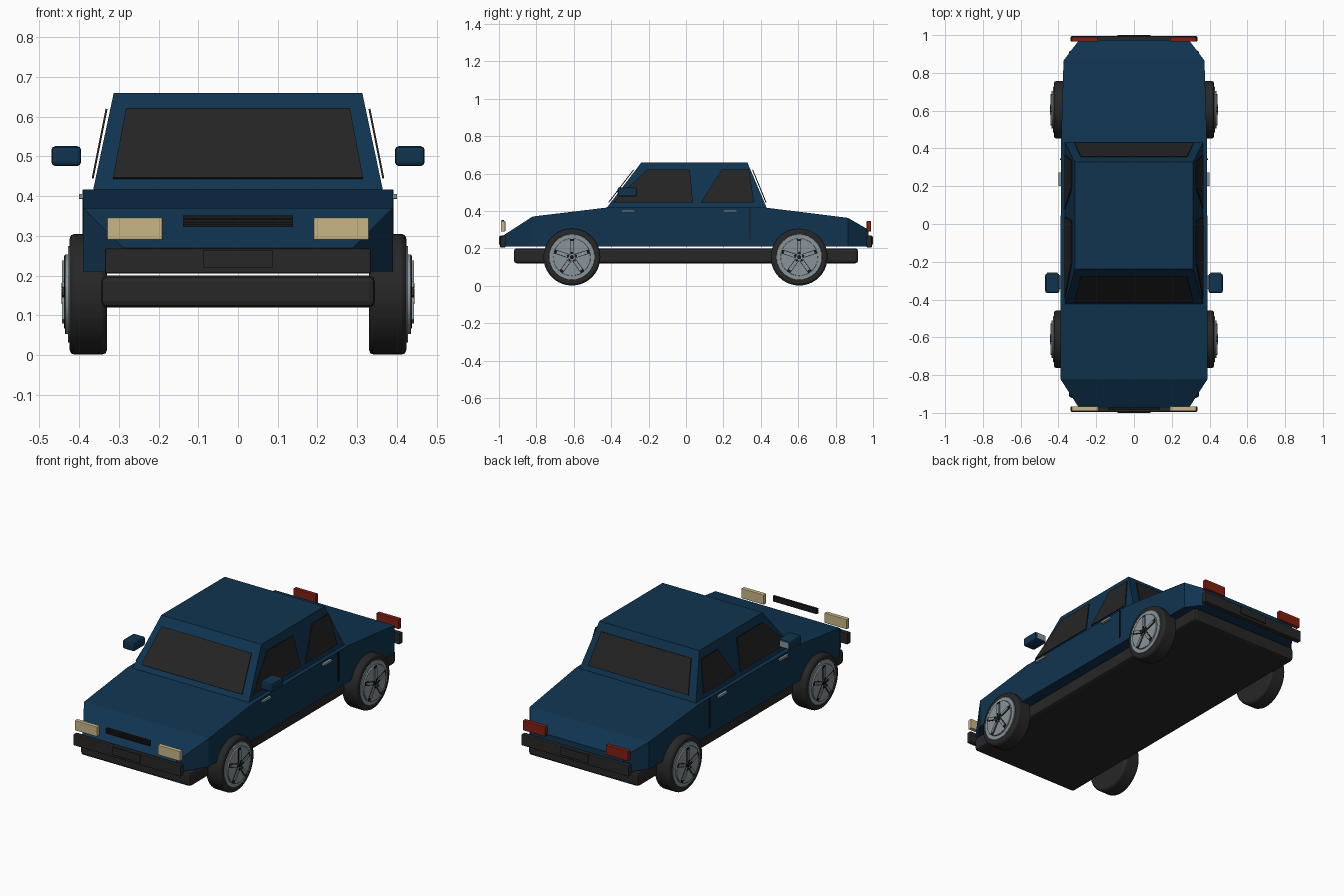
import bpy, bmesh, math
from mathutils import Vector, Matrix

if "Cube" in bpy.data.objects:
    bpy.data.objects.remove(bpy.data.objects["Cube"])


def material(name, rgb, rough=0.6):
    m = bpy.data.materials.new(name)
    m.use_nodes = True
    m.diffuse_color = (*rgb, 1)
    node = m.node_tree.nodes["Principled BSDF"]
    node.inputs["Base Color"].default_value = (*rgb, 1)
    node.inputs["Roughness"].default_value = rough
    return m


BLUE = material("dark blue paint", (0.005, 0.034, 0.08))
GLASS = material("dark glass", (0.018, 0.018, 0.018))
RUBBER = material("black rubber", (0.02, 0.02, 0.02))
BLACK = material("black trim", (0.009, 0.009, 0.01))
METAL = material("grey metal", (0.25, 0.3, 0.32))
CREAM = material("cream lamp", (0.58, 0.47, 0.24))
RED = material("red lamp", (0.22, 0.014, 0.006))


def finish(name, bm, mat, bevel=0, smooth=False):
    bmesh.ops.recalc_face_normals(bm, faces=bm.faces)
    mesh = bpy.data.meshes.new(name)
    bm.to_mesh(mesh)
    bm.free()
    mesh.materials.append(mat)
    ob = bpy.data.objects.new(name, mesh)
    bpy.context.collection.objects.link(ob)
    if bevel:
        mod = ob.modifiers.new("Bevel", "BEVEL")
        mod.width, mod.segments, mod.limit_method = bevel, 2, "ANGLE"
    if smooth:
        bpy.context.view_layer.objects.active = ob
        ob.select_set(True)
        bpy.ops.object.shade_smooth_by_angle(angle=math.radians(35))
        ob.select_set(False)
    return ob


def box(name, x, y, z, mat, bevel=0):
    """Box from (low, high) ranges on each axis."""
    lo, hi = Vector((x[0], y[0], z[0])), Vector((x[1], y[1], z[1]))
    bm = bmesh.new()
    bmesh.ops.create_cube(bm, size=1, matrix=Matrix.Translation((lo + hi) / 2)
                          @ Matrix.Diagonal((*(hi - lo), 1)))
    return finish(name, bm, mat, bevel)


def loft(name, rings, mat):
    """Skin a list of four-cornered rings and cap both ends."""
    bm = bmesh.new()
    rows = [[bm.verts.new(p) for p in r] for r in rings]
    for a, b in zip(rows, rows[1:]):
        for i in range(4):
            j = (i + 1) % 4
            bm.faces.new((a[i], a[j], b[j], b[i]))
    bm.faces.new(rows[0])
    bm.faces.new(rows[-1])
    return finish(name, bm, mat)


def pane(name, points, mat, thick=0.005):
    """Thin plate through four points."""
    p = [Vector(q) for q in points]
    n = (p[1] - p[0]).cross(p[2] - p[0]).normalized() * thick / 2
    return loft(name, [[q - n for q in p], [q + n for q in p]], mat)


def disc(name, centre, radius, x0, x1, side, mat, bevel=0, segs=32):
    """Cylinder along x between two distances from the centre plane."""
    m = Matrix.Translation((side * (x0 + x1) / 2, centre[0], centre[1]))
    bm = bmesh.new()
    bmesh.ops.create_cone(bm, cap_ends=True, segments=segs, radius1=radius,
                          radius2=radius, depth=x1 - x0,
                          matrix=m @ Matrix.Rotation(math.pi / 2, 4, "Y"))
    return finish(name, bm, mat, bevel, True)


# Lower body: stations of (y, half width, top height)
stations = [(-0.975, 0.29, 0.27), (-0.82, 0.39, 0.37), (-0.43, 0.39, 0.417),
            (0.43, 0.386, 0.417), (0.865, 0.373, 0.363), (0.975, 0.29, 0.3)]
loft("body", [[(-w, y, 0.21), (w, y, 0.21), (w, y, h), (-w, y, h)]
              for y, w, h in stations], BLUE)

# Cabin
loft("cabin", [[(-w, f, z), (w, f, z), (w, b, z), (-w, b, z)]
               for w, f, b, z in [(0.365, -0.425, 0.432, 0.415),
                                  (0.313, -0.238, 0.328, 0.66)]], BLUE)

# Underbody
box("underbody", (-0.345, 0.345), (-0.92, 0.92), (0.12, 0.2), RUBBER, 0.015)

# Front and rear windows
LOW, HIGH = 0.445, 0.62
for name, y0, y1 in [("windshield", -0.414, -0.28), ("rear_window", 0.428, 0.356)]:
    pane(name, [(-0.315, y0, LOW), (0.315, y0, LOW),
                (0.282, y1, HIGH), (-0.282, y1, HIGH)], GLASS)

# Parts that repeat on both flanks
for s, label in [(1, "left"), (-1, "right")]:
    def span(a, b):
        return sorted((s * a, s * b))

    for name, ys in [("front_side_window", (-0.39, 0.037, 0.02, -0.21)),
                     ("rear_side_window", (0.08, 0.364, 0.337, 0.19))]:
        xs = (0.366, 0.366, 0.331, 0.331)
        zs = (LOW, LOW, HIGH, HIGH)
        pane(f"{label}_{name}", [(s * x, y, z) for x, y, z in zip(xs, ys, zs)], GLASS)

    for name, y in [("front", -0.345), ("rear", 0.2)]:
        box(f"{label}_{name}_door_handle", span(0.385, 0.401), (y, y + 0.072),
            (0.393, 0.406), METAL, 0.002)
    box(f"{label}_door_seam", span(0.384, 0.392), (0.34, 0.346), (0.25, 0.415), BLACK)

    box(f"{label}_mirror", span(0.395, 0.47), (-0.365, -0.262), (0.476, 0.526), BLUE, 0.01)
    box(f"{label}_mirror_glass", span(0.405, 0.46), (-0.264, -0.258), (0.484, 0.518), METAL)

    box(f"{label}_headlamp", span(0.19, 0.33), (-0.99, -0.966), (0.29, 0.346), CREAM, 0.003)
    box(f"{label}_tail_lamp", span(0.19, 0.33), (0.966, 0.99), (0.29, 0.346), RED, 0.003)

    # Wheels: tyre, stepped rim, five spokes with dark edges, hub and bolts
    for end, y in [("front", -0.61), ("rear", 0.605)]:
        c, tag = (y, 0.153), f"{label}_{end}"
        disc(f"{tag}_tyre", c, 0.152, 0.33, 0.424, s, RUBBER, 0.012, 40)
        disc(f"{tag}_rim", c, 0.122, 0.41, 0.428, s, METAL, 0.002)
        disc(f"{tag}_rim_face", c, 0.1, 0.42, 0.436, s, METAL, 0.002)
        for k in range(5):
            turn = (Matrix.Translation((0, *c))
                    @ Matrix.Rotation(math.tau * k / 5, 4, "X"))
            for part, half, top, mat in [("spoke_edge", 0.011, 0.438, BLACK),
                                         ("spoke", 0.008, 0.443, METAL)]:
                ob = box(f"{tag}_{part}_{k}", span(0.425, top), (-half, half),
                         (0.015, 0.098 if mat is BLACK else 0.085), mat)
                ob.data.transform(turn)
            bolt = turn @ Vector((0, 0, 0.022))
            disc(f"{tag}_bolt_{k}", bolt.yz, 0.007, 0.43, 0.445, s, BLACK, 0, 8)
        disc(f"{tag}_hub", c, 0.011, 0.43, 0.444, s, BLACK, 0, 12)

# Bumpers and number plates
for s, label in [(-1, "front"), (1, "rear")]:
    box(f"{label}_bumper", (-0.335, 0.335), sorted((s * 0.965, s * 0.994)),
        (0.205, 0.268), RUBBER, 0.004)
    box(f"{label}_number_plate", (-0.087, 0.087), sorted((s * 0.99, s)),
        (0.22, 0.264), RUBBER)

# Grille
box("grille_back", (-0.137, 0.137), (-0.978, -0.972), (0.322, 0.352), BLACK)
for k in range(3):
    z = 0.322 + k * 0.011
    box(f"grille_bar_{k}", (-0.138, 0.138), (-0.986, -0.974), (z, z + 0.008), BLACK)
